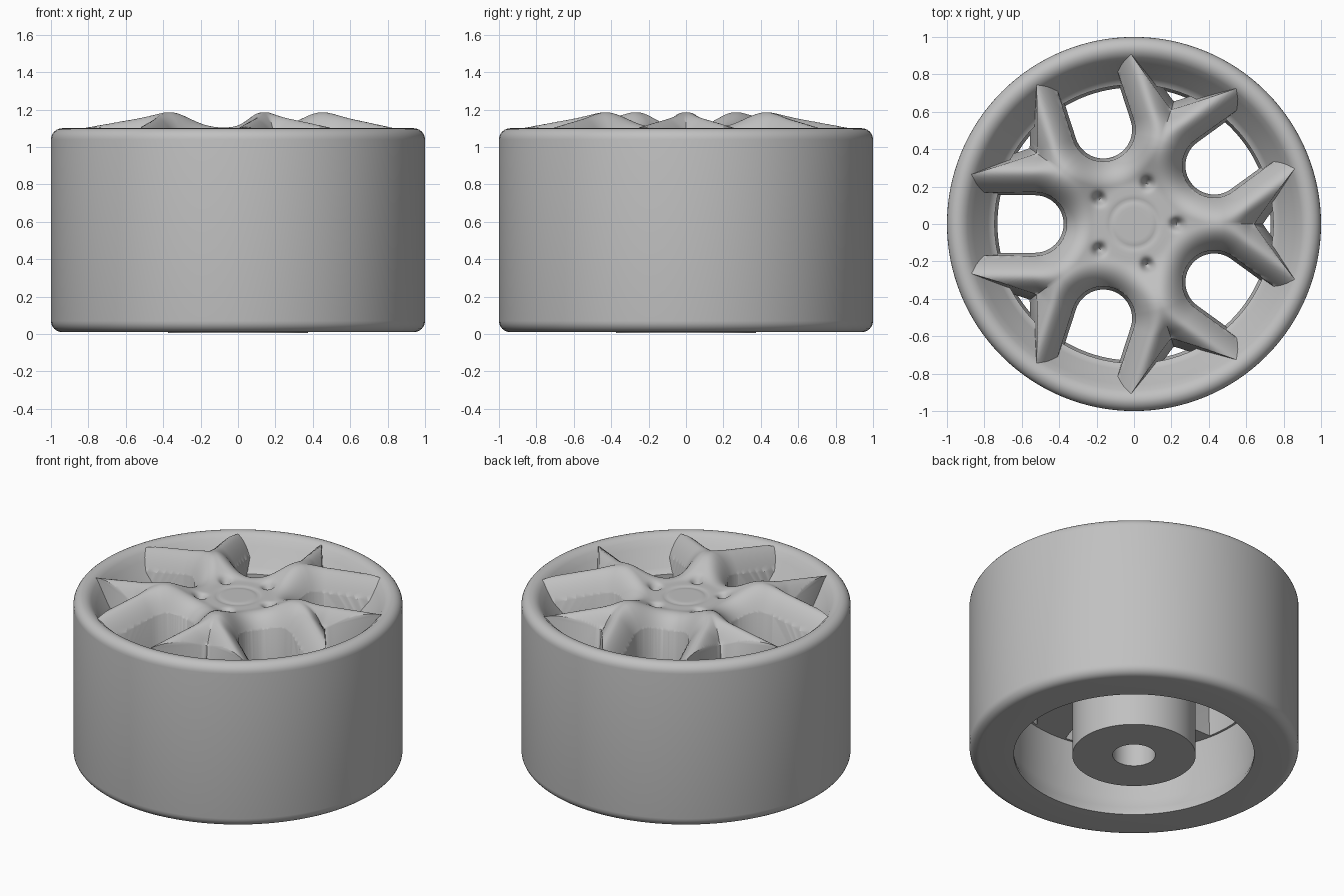
import bpy, bmesh
from math import sin, cos, pi, hypot, exp, radians

if "Cube" in bpy.data.objects:
    bpy.data.objects.remove(bpy.data.objects["Cube"])

grey = bpy.data.materials.new("plain_grey")
grey.use_nodes = True
colour = (0.53, 0.53, 0.53, 1)
grey.diffuse_color = colour
grey.node_tree.nodes["Principled BSDF"].inputs["Base Color"].default_value = colour

PITCH = radians(72)
SEGS = 300
FLOOR = 0.48


def finish(bm, name):
    bmesh.ops.recalc_face_normals(bm, faces=bm.faces[:])
    mesh = bpy.data.meshes.new(name)
    bm.to_mesh(mesh)
    bm.free()
    obj = bpy.data.objects.new(name, mesh)
    bpy.context.collection.objects.link(obj)
    mesh.materials.append(grey)
    return obj


def smooth(obj, angle):
    bpy.ops.object.select_all(action='DESELECT')
    obj.select_set(True)
    bpy.context.view_layer.objects.active = obj
    bpy.ops.object.shade_smooth_by_angle(angle=radians(angle))


def ring(bm, r, height, n=SEGS):
    verts = []
    for i in range(n):
        a = 2 * pi * i / n
        z = height(r, a) if callable(height) else height
        verts.append(bm.verts.new((r * cos(a), r * sin(a), z)))
    return verts


def bridge(bm, a, b):
    n = len(a)
    for i in range(n):
        j = (i + 1) % n
        bm.faces.new((a[i], a[j], b[j], b[i]))


def lathe(name, profile, n=128):
    bm = bmesh.new()
    rings = [ring(bm, r, z, n) for r, z in profile]
    for a, b in zip(rings, rings[1:] + rings[:1]):
        bridge(bm, a, b)
    obj = finish(bm, name)
    smooth(obj, 35)
    return obj


def arc(cx, cz, rad, start, end, n=6):
    angles = [radians(start + (end - start) * i / n) for i in range(n + 1)]
    return [(cx + rad * cos(a), cz + rad * sin(a)) for a in angles]


# Barrel: rounded outer shell, dished front lip and a slight step inside
lathe("barrel",
      arc(0.94, 0.07, 0.06, -90, 0) + arc(0.94, 1.04, 0.06, 0, 90)
      + [(0.915, 1.095), (0.89, 1.075), (0.86, 1.035), (0.82, 0.98),
         (0.78, 0.93), (0.765, 0.91), (0.745, 0.9), (0.745, FLOOR),
         (0.76, FLOOR), (0.76, 0.14), (0.745, 0.07), (0.73, 0.03), (0.73, 0.01)])

# Rear hub with its bore
lathe("hub", [(0.375, FLOOR + 0.1), (0.375, 0.005),
              (0.13, 0.005), (0.13, FLOOR + 0.1)])


def clamp(v):
    return max(0.0, min(1.0, v))


def crown(r, a):
    """Height of the spoke face, folded about the nearest window axis."""
    fold = abs(a % PITCH - PITCH / 2)
    x, y = r * cos(fold), r * sin(fold)
    rise = clamp((r - 0.2) / 0.25)
    z = 1.1 + 0.085 * rise * rise * (3 - 2 * rise)
    z -= 0.19 * max(0, r - 0.47)
    # shoulders towards the window and the gap between branches
    edge = hypot(max(0, 0.53 - x), y) - 0.165
    z -= 0.15 * clamp(1 - edge / 0.14) ** 2
    z -= 0.1 * clamp((y - 0.26) / 0.11) ** 2 * clamp((r - 0.47) / 0.15)
    # bolt dimples and cap outline
    bolt = hypot(x - 0.23 * cos(PITCH / 2), y - 0.23 * sin(PITCH / 2))
    z -= 0.06 * exp(-(bolt / 0.028) ** 2)
    z -= 0.006 * exp(-((r - 0.125) / 0.014) ** 2)
    return z


# Spoke disc: sculpted front, flat back
bm = bmesh.new()
RINGS = 74
rings = [ring(bm, 0.93 * k / RINGS, crown) for k in range(1, RINGS + 1)]
rings.append(ring(bm, 0.93, FLOOR))
for inner, outer in zip(rings, rings[1:]):
    bridge(bm, inner, outer)
centre = bm.verts.new((0, 0, crown(0, 0)))
for i in range(SEGS):
    bm.faces.new((centre, rings[0][i], rings[0][(i + 1) % SEGS]))
bm.faces.new(rings[-1])
spokes = finish(bm, "spokes")


def window(rad):
    bend = [radians(90 + 180 * i / 24) for i in range(25)]
    return ([(1, rad)] + [(0.53 + rad * cos(a), rad * sin(a)) for a in bend]
            + [(1, -rad)])


def gap(apex):
    w = (0.9 - apex) * 1.35
    return [(0.9, w), (apex + 0.02, 0.03), (apex, 0), (apex + 0.02, -0.03), (0.9, -w)]


def drafted_prism(bm, low, high, turn):
    rows = []
    for outline, z in ((low, 0.35), (high, 1.35)):
        rows.append([bm.verts.new((x * cos(turn) - y * sin(turn),
                                   x * sin(turn) + y * cos(turn), z))
                     for x, y in outline])
    bridge(bm, *rows)
    for row in rows:
        bm.faces.new(row)


# Cut the windows and the gaps between paired branches
bm = bmesh.new()
for k in range(5):
    drafted_prism(bm, window(0.15), window(0.18), PITCH * (k + 0.5))
    drafted_prism(bm, gap(0.7), gap(0.62), PITCH * k)
cutter = finish(bm, "window_cutter")
cutter.hide_render = True

cut = spokes.modifiers.new("windows", 'BOOLEAN')
cut.operation = 'DIFFERENCE'
cut.solver = 'EXACT'
cut.object = cutter
bpy.ops.object.select_all(action='DESELECT')
spokes.select_set(True)
bpy.context.view_layer.objects.active = spokes
bpy.ops.object.modifier_apply(modifier=cut.name)
bpy.data.objects.remove(cutter)
smooth(spokes, 50)
